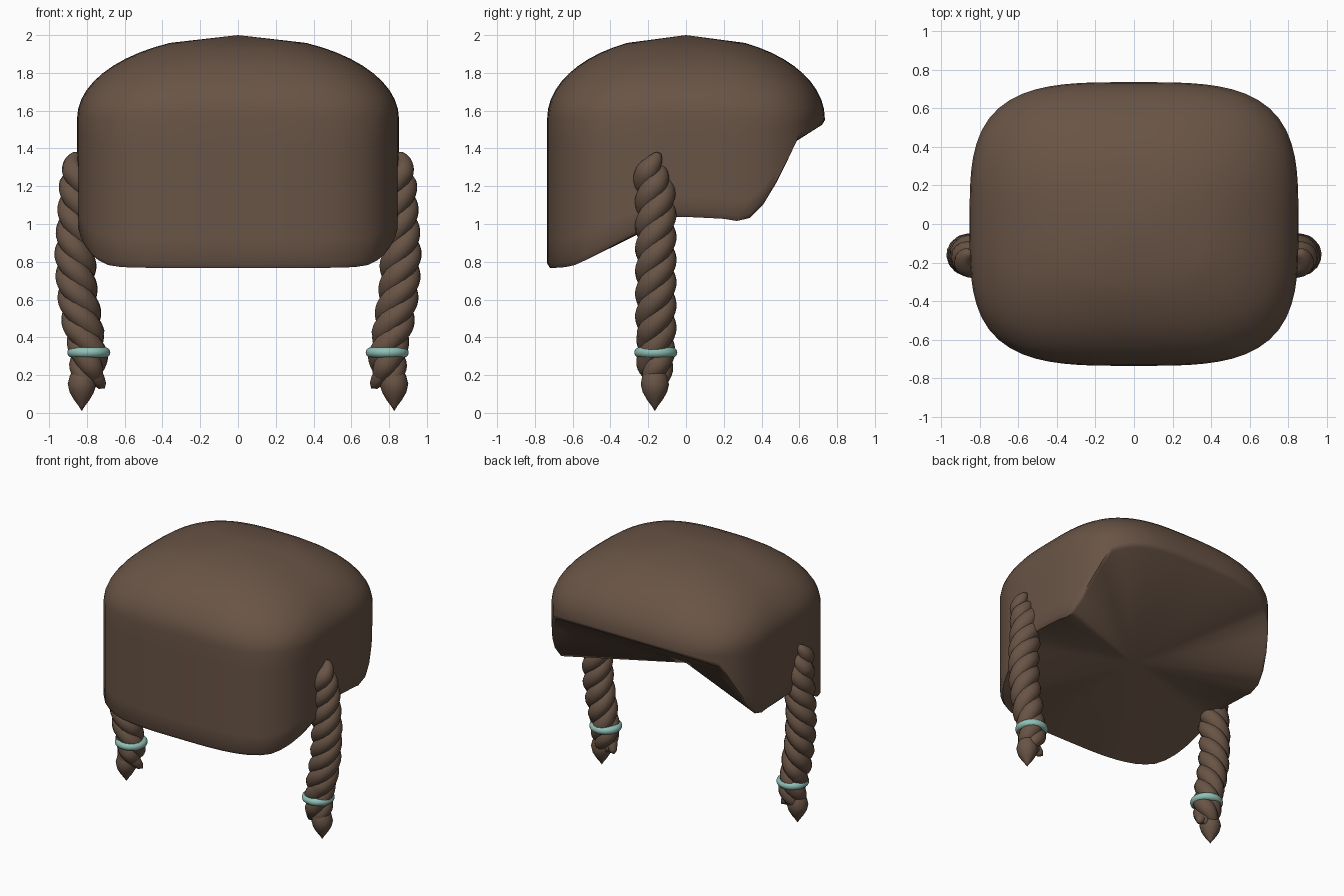
import bpy, bmesh, math
from mathutils import Vector

if "Cube" in bpy.data.objects:
    bpy.data.objects.remove(bpy.data.objects["Cube"])


def material(name, rgb):
    m = bpy.data.materials.new(name)
    m.diffuse_color = (*rgb, 1)
    m.use_nodes = True
    m.node_tree.nodes["Principled BSDF"].inputs["Base Color"].default_value = m.diffuse_color
    return m


BROWN = material("brown hair", (0.14, 0.088, 0.06))
TEAL = material("teal band", (0.28, 0.53, 0.47))


def lerp(table, t):
    """Piecewise linear lookup in a sorted table of (key, value)."""
    if t <= table[0][0]:
        return table[0][1]
    for (a, u), (b, v) in zip(table, table[1:]):
        if t <= b:
            return u + (v - u) * (t - a) / (b - a)
    return table[-1][1]


def loft(name, rings, start, end, mat, angle=50):
    """Skin closed rings and close both ends with fans to a point."""
    bm = bmesh.new()
    rows = [[bm.verts.new(p) for p in ring] for ring in rings]
    n = len(rows[0])
    for lo, hi in zip(rows, rows[1:]):
        for i in range(n):
            j = (i + 1) % n
            bm.faces.new((lo[i], lo[j], hi[j], hi[i]))
    a, b = bm.verts.new(start), bm.verts.new(end)
    for i in range(n):
        j = (i + 1) % n
        bm.faces.new((a, rows[0][j], rows[0][i]))
        bm.faces.new((b, rows[-1][i], rows[-1][j]))
    bmesh.ops.recalc_face_normals(bm, faces=bm.faces)
    me = bpy.data.meshes.new(name)
    bm.to_mesh(me)
    bm.free()
    me.shade_smooth()
    me.set_sharp_from_angle(angle=math.radians(angle))
    me.materials.append(mat)
    ob = bpy.data.objects.new(name, me)
    bpy.context.collection.objects.link(ob)
    return ob


# Hair cap: rounded-box plan, wavy lower rim, domed top
HX, HY, SHOULDER, TOP, N = 0.852, 0.735, 1.56, 2.0, 80
RIM = [(-.735, .767), (-.66, .77), (-.59, .785), (-.5, .83), (-.24, .965),
       (-.15, 1.02), (-.05, 1.04), (.2, 1.028), (.3, 1.012), (.375, 1.045),
       (.455, 1.155), (.55, 1.34), (.6, 1.445), (.735, 1.525)]


def outline(i, power):
    t = 2 * math.pi * i / N
    c, s = math.cos(t), math.sin(t)
    r = (abs(c / HX) ** power + abs(s / HY) ** power) ** (-1 / power)
    return r * c, r * s


plan = [outline(i, 3.5) for i in range(N)]
rings = [[(x * .98, y * .98, lerp(RIM, y)) for x, y in plan],
         [(x, y, lerp(RIM, y) + .025) for x, y in plan]]
for k in range(1, 7):
    rings.append([(x, y, (lerp(RIM, y) + .025) * (1 - k / 6) + SHOULDER * k / 6)
                  for x, y in plan])
for k in range(1, 11):
    ang = math.radians(65) * k / 10
    power = 3.5 - 0.8 * k / 10
    ring = [outline(i, power) for i in range(N)]
    rings.append([(x * math.cos(ang), y * math.cos(ang),
                   SHOULDER + (TOP - SHOULDER) * math.sin(ang)) for x, y in ring])
loft("hair_cap", rings, (0, 0, 1.07), (0, 0, TOP), BROWN)

# Braid centre line by height, for the +x side
PATH_X = [(.0, .83), (.15, .80), (.3, .79), (.45, .82), (.65, .853), (.85, .863),
          (1.1, .845), (1.35, .83)]
PATH_Y = [(.0, -.165), (.3, -.16), (1.1, -.16), (1.38, -.18)]
PITCH = 0.36


def tube(name, points, radii, mat, sides=14):
    """Tapered tube along points, pointed at both ends."""
    rings = []
    for k in range(1, len(points) - 1):
        d = (points[k + 1] - points[k - 1]).normalized()
        u = d.cross(Vector((0.3, 1, 0))).normalized()
        v = d.cross(u)
        rings.append([points[k] + radii[k] * (u * math.cos(a) + v * math.sin(a))
                      for a in (2 * math.pi * i / sides for i in range(sides))])
    return loft(name, rings, points[0], points[-1], mat)


for side, label in ((1, "right"), (-1, "left")):
    # Three twisted strands
    for s, top in enumerate((1.35, 1.38, 1.31)):
        low, steps = 0.13, 96
        pts, rad = [], []
        for k in range(steps + 1):
            z = low + (top - low) * k / steps
            t = 2 * math.pi * (z / PITCH + s / 3)
            fade = max(0, min(1, (z - low) / .12, (top - z) / .1)) ** 0.5
            off = 0.048 * (0.6 + 0.4 * fade)
            if z < 0.42:
                off *= 0.85
            pts.append(Vector((side * (lerp(PATH_X, z) + off * math.cos(t)),
                               lerp(PATH_Y, z) + off * math.sin(t), z)))
            rad.append(0.06 * fade + .002)
        tube(f"{label}_braid_strand_{s + 1}", pts, rad, BROWN)

    # Teardrop tuft at the end of the braid
    prof = [(.01, 0), (.035, .016), (.07, .042), (.11, .065), (.15, .075),
            (.19, .068), (.23, .052), (.28, .04), (.3, 0)]
    tube(f"{label}_braid_tip",
         [Vector((side * (.827 - .1 * max(0, z - .15)), -.165, z)) for z, r in prof],
         [r for z, r in prof], BROWN, 16)

    # Short loose strand end curling inward
    curl = [((.83, -.19, .29), 0), ((.80, -.2, .26), .04), ((.765, -.19, .215), .045),
            ((.74, -.165, .175), .038), ((.72, -.15, .145), .026), ((.705, -.14, .13), 0)]
    tube(f"{label}_braid_loose_end",
         [Vector((side * p[0], p[1], p[2])) for p, r in curl],
         [r for p, r in curl], BROWN)

    # Hair band
    bpy.ops.mesh.primitive_torus_add(location=(side * .79, -.16, .32), major_radius=.086,
                                     minor_radius=.028, major_segments=36, minor_segments=12)
    band = bpy.context.object
    band.name = f"{label}_hair_band"
    band.data.materials.append(TEAL)
    band.data.shade_smooth()
